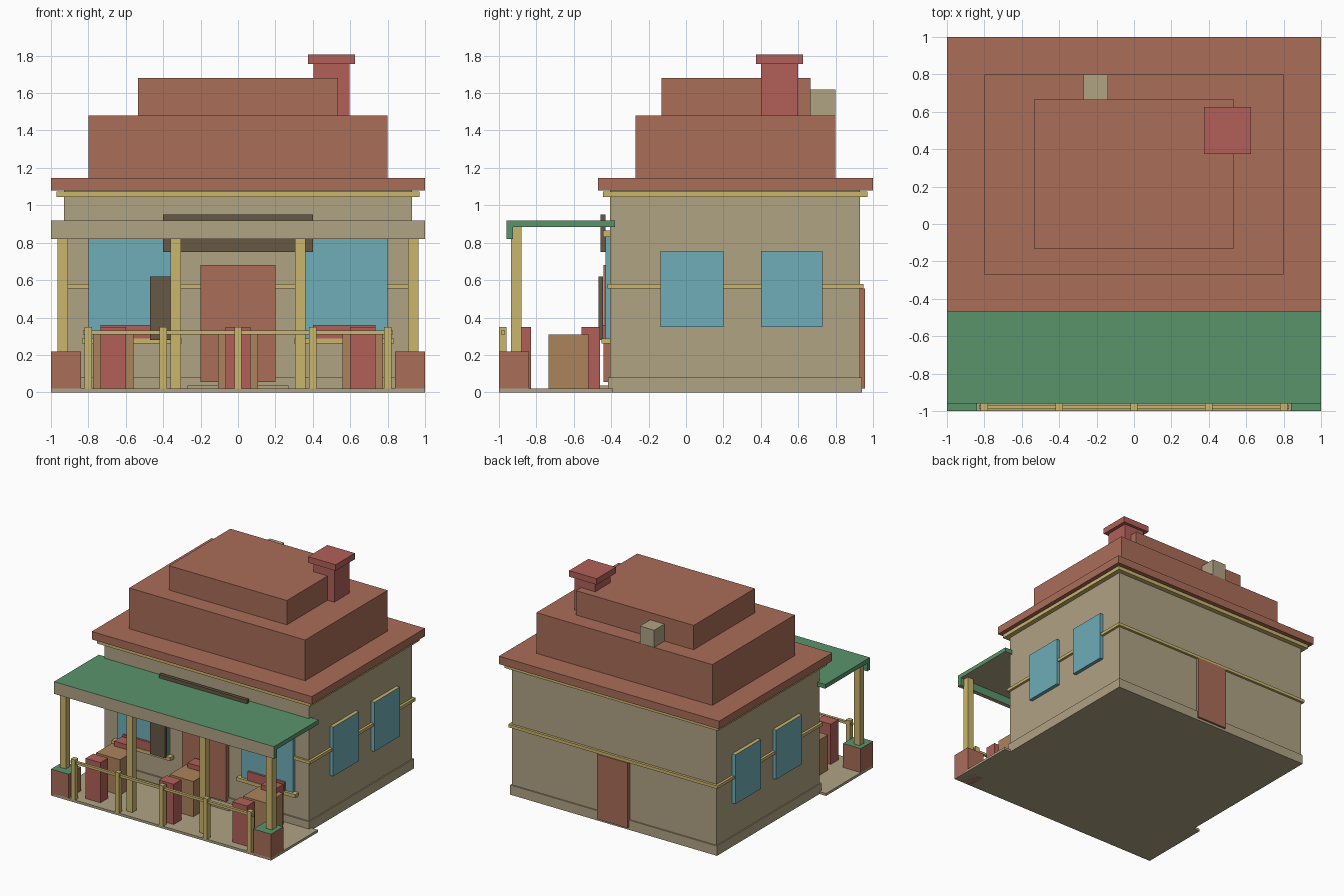
import bpy, bmesh

if "Cube" in bpy.data.objects:
    bpy.data.objects.remove(bpy.data.objects["Cube"])


def srgb(r, g, b):
    return tuple(((c / 255 + 0.055) / 1.055) ** 2.4 for c in (r, g, b)) + (1.0,)


def material(name, r, g, b):
    m = bpy.data.materials.new(name)
    m.diffuse_color = srgb(r, g, b)
    m.use_nodes = True
    m.node_tree.nodes["Principled BSDF"].inputs["Base Color"].default_value = m.diffuse_color
    return m


TERRA = material("terracotta", 170, 109, 89)
BEIGE = material("beige stone", 176, 163, 132)
YELLOW = material("yellow trim", 203, 182, 108)
BLUE = material("blue glass", 111, 173, 184)
RED = material("brick red", 178, 96, 89)
DARK = material("dark brown", 103, 88, 70)
GREEN = material("green", 90, 148, 107)
WOOD = material("table wood", 171, 131, 90)


def box(name, x, y, z, mat, extra=None, rule=None):
    """Box from (min, max) ranges; faces matching rule(normal) get the extra material."""
    bm = bmesh.new()
    bmesh.ops.create_cube(bm, size=1)
    for v in bm.verts:
        v.co = [r[0] if c < 0 else r[1] for c, r in zip(v.co, (x, y, z))]
    bm.normal_update()
    if extra:
        for f in bm.faces:
            f.material_index = 1 if rule(f.normal) else 0
    me = bpy.data.meshes.new(name)
    bm.to_mesh(me)
    bm.free()
    me.materials.append(mat)
    if extra:
        me.materials.append(extra)
    ob = bpy.data.objects.new(name, me)
    bpy.context.collection.objects.link(ob)
    return ob


def pair(name, x, y, z, *mats):
    """The same box on the right and mirrored on the left."""
    box("right_" + name, x, y, z, *mats)
    box("left_" + name, (-x[1], -x[0]), y, z, *mats)


def is_top(n):
    return n.z > 0.5


def front_or_under(n):
    return n.y < -0.5 or n.z < -0.5


# House body
box("walls", (-.93, .93), (-.405, .93), (0, 1.08), BEIGE)
box("plinth", (-.94, .94), (-.418, .94), (0, .08), BEIGE)
box("wall_band", (-.95, .95), (-.42, .95), (.555, .58), YELLOW)
box("cornice", (-.97, .97), (-.445, .97), (1.045, 1.075), YELLOW)

# Stepped roof
box("roof_eaves", (-1, 1), (-.47, 1), (1.08, 1.145), TERRA)
box("roof_middle", (-.8, .8), (-.27, .8), (1.145, 1.48), TERRA)
box("roof_top", (-.535, .535), (-.13, .665), (1.48, 1.68), TERRA)
box("chimney", (.405, .595), (.4, .6), (1.48, 1.755), RED)
box("chimney_cap", (.375, .625), (.375, .625), (1.755, 1.805), RED)
box("roof_vent", (-.27, -.14), (.665, .798), (1.48, 1.62), BEIGE)

# Doors
box("front_door", (-.2, .2), (-.44, -.4), (.055, .68), TERRA)
box("door_step", (-.27, .27), (-.5, -.4), (.02, .036), BEIGE)
box("back_door", (-.14, .14), (.92, .957), (.02, .555), TERRA)

# Windows
pair("front_window", (.335, .8), (-.43, -.4), (.28, .83), BLUE)
pair("front_sill", (.3, .835), (-.452, -.4), (.26, .288), YELLOW)
pair("front_lintel", (.3, .835), (-.445, -.4), (.83, .865), YELLOW)
pair("window_box", (.4, .735), (-.447, -.41), (.288, .36), RED)
for y in ((-.135, .2), (.4, .73)):
    pair("side_window", (.92, .96), y, (.35, .755), BLUE, YELLOW, is_top)

# Sign board and menu board
box("sign_board", (-.4, .4), (-.457, -.43), (.75, .95), DARK)
box("menu_board", (-.47, -.335), (-.468, -.445), (.28, .62), DARK)

# Porch floor, canopy and posts
box("porch_floor", (-1, 1), (-1, -.39), (0, .02), BEIGE)
box("canopy", (-1, 1), (-.925, -.38), (.885, .92), GREEN, BEIGE, front_or_under)
box("canopy_fascia", (-1, 1), (-.96, -.925), (.82, .92), GREEN, BEIGE, front_or_under)
pair("outer_post", (.91, .965), (-.935, -.88), (.2, .886), YELLOW)
pair("inner_post", (.305, .36), (-.935, -.88), (.02, .886), YELLOW)
pair("planter", (.84, 1), (-1, -.84), (0, .217), TERRA, GREEN, is_top)

# Railing
for i in range(5):
    x = -.8 + .4 * i
    box("railing_post", (x - .02, x + .02), (-1, -.96), (.02, .35), YELLOW)
box("railing_bar", (-.83, .83), (-.99, -.968), (.31, .33), YELLOW)

# Tables, each with a stool in front and behind
for x in (-.667, 0, .667):
    box("table", (x - .108, x + .108), (-.735, -.52), (.02, .31), WOOD)
    for y in (-.88, -.51):
        box("stool", (x - .067, x + .067), (y - .05, y + .05), (.02, .35), RED)
